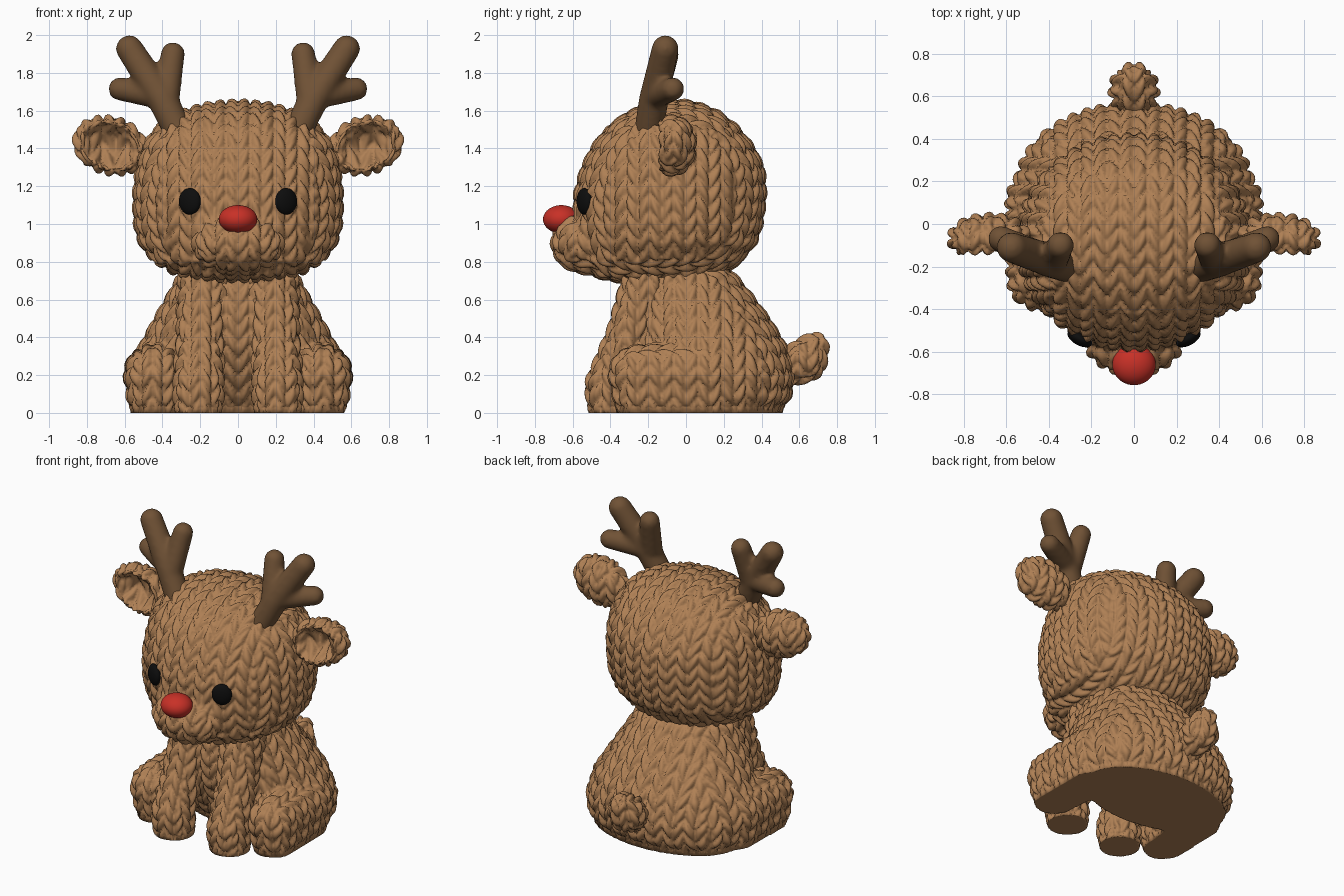
import bpy, bmesh, math
from mathutils import Matrix, Vector

if "Cube" in bpy.data.objects:
    bpy.data.objects.remove(bpy.data.objects["Cube"])


def material(name, rgb):
    m = bpy.data.materials.new(name)
    m.use_nodes = True
    m.diffuse_color = (*rgb, 1)
    bsdf = next(n for n in m.node_tree.nodes if n.type == 'BSDF_PRINCIPLED')
    bsdf.inputs["Base Color"].default_value = (*rgb, 1)
    return m


YARN = material("tan yarn", (0.43, 0.216, 0.09))
ANTLER = material("dark brown", (0.162, 0.084, 0.036))
RED = material("nose red", (0.578, 0.03, 0.02))
BLACK = material("eye black", (0.004, 0.004, 0.004))


# Shape helpers
def ball(bm, centre, radii):
    mat = Matrix.Translation(centre) @ Matrix.Diagonal((*radii, 1))
    return bmesh.ops.create_icosphere(bm, subdivisions=4, radius=1, matrix=mat)["verts"]


def limb(bm, side, *joints):
    """Rounded, tapering tube through (x, y, z, radius) joints."""
    for a, b in zip(joints, joints[1:]):
        for i in range(13):
            x, y, z, r = Vector(a).lerp(Vector(b), i / 12)
            mat = Matrix.Translation((side * x, y, z))
            bmesh.ops.create_icosphere(bm, subdivisions=3, radius=r, matrix=mat)


def loft(bm, rings, sides=48):
    """Closed skin over elliptical rings of (z, half width, front y, back y)."""
    loops = []
    for z, w, front, back in rings:
        mid, depth = (front + back) / 2, (back - front) / 2
        angles = [math.tau * i / sides for i in range(sides)]
        loops.append([bm.verts.new((w * math.cos(a), mid + depth * math.sin(a), z))
                      for a in angles])
    for low, high in zip(loops, loops[1:]):
        for i in range(sides):
            j = (i + 1) % sides
            bm.faces.new((low[i], low[j], high[j], high[i]))
    bm.faces.new(loops[0][::-1])
    bm.faces.new(loops[-1])


def finish(name, bm, mat, voxel=0, smooth=14):
    """Turn the shapes into one object, fusing them when a voxel size is given."""
    mesh = bpy.data.meshes.new(name)
    bm.to_mesh(mesh)
    bm.free()
    obj = bpy.data.objects.new(name, mesh)
    bpy.context.collection.objects.link(obj)
    if voxel:
        fuse = obj.modifiers.new("fuse", 'REMESH')
        fuse.mode = 'VOXEL'
        fuse.voxel_size = voxel
        soften = obj.modifiers.new("soften", 'SMOOTH')
        soften.factor = 0.5
        soften.iterations = smooth
        bpy.context.view_layer.update()
        graph = bpy.context.evaluated_depsgraph_get()
        obj.data = bpy.data.meshes.new_from_object(obj.evaluated_get(graph))
        obj.modifiers.clear()
        obj.data.name = name
    obj.data.materials.clear()
    obj.data.materials.append(mat)
    obj.data.shade_smooth()
    return obj


# Knitted surface
WIDE, TALL, SLOPE, DEEP = 0.13, 0.09, 1.4, 0.036


def stitch(u, v):
    """Height of a V-shaped stitch, from 0 in the gaps to 1 on the strand."""
    d = abs(u - WIDE * round(u / WIDE))
    q = 4 * d / WIDE - 1
    t = 2 * (((v - SLOPE * d) / TALL) % 1) - 1
    return math.sqrt(max(0, 1 - q * q) * max(0, 1 - t * t))


def knit(name, bm):
    obj = finish(name, bm, YARN, 0.012)
    moved = []
    for vert in obj.data.vertices:
        p, n = vert.co, vert.normal
        if p.z < 0.02 and n.z < -0.5:
            moved.append(Vector((p.x, p.y, 0)))
            continue
        wx, wy, wz = (abs(c) ** 10 for c in n)
        h = wx * stitch(p.y, p.z) + wy * stitch(p.x, p.z) + wz * stitch(p.x, p.y)
        h /= wx + wy + wz
        q = p + n * DEEP * (h - 0.85)
        q.z = max(0, q.z)
        moved.append(q)
    for vert, q in zip(obj.data.vertices, moved):
        vert.co = q
    obj.data.update()


# Head with muzzle
bm = bmesh.new()
loft(bm, [(0.69, 0.2, -0.38, 0.1), (0.72, 0.33, -0.5, 0.2), (0.8, 0.46, -0.56, 0.3),
          (0.9, 0.53, -0.58, 0.38), (1.0, 0.555, -0.595, 0.41), (1.15, 0.56, -0.6, 0.43),
          (1.3, 0.545, -0.56, 0.42), (1.42, 0.51, -0.5, 0.36), (1.52, 0.44, -0.42, 0.28),
          (1.6, 0.33, -0.31, 0.18), (1.645, 0.18, -0.18, 0.07), (1.66, 0.06, -0.1, 0)])
ball(bm, (0, -0.52, 0.9), (0.25, 0.2, 0.17))
knit("head", bm)

# Body with hind legs
bm = bmesh.new()
loft(bm, [(0, 0.5, -0.1, 0.5), (0.08, 0.55, -0.17, 0.56), (0.2, 0.57, -0.25, 0.58),
          (0.35, 0.53, -0.32, 0.54), (0.5, 0.45, -0.34, 0.45), (0.62, 0.38, -0.33, 0.36),
          (0.72, 0.33, -0.3, 0.28), (0.8, 0.25, -0.2, 0.2)])
for side in (1, -1):
    limb(bm, side, (0.43, 0.1, 0.2, 0.18), (0.44, -0.25, 0.2, 0.165))
    limb(bm, side, (0.43, 0.1, 0.1, 0.16), (0.44, -0.24, 0.1, 0.155))
for v in bm.verts:
    v.co.z = max(v.co.z, 0)
knit("body", bm)

# Tail
bm = bmesh.new()
limb(bm, 1, (0, 0.54, 0.22, 0.09), (0, 0.63, 0.28, 0.125), (0, 0.68, 0.35, 0.085))
knit("tail", bm)

# Nose
bm = bmesh.new()
ball(bm, (0, -0.66, 1.025), (0.102, 0.097, 0.075))
finish("nose", bm, RED)

for side, label in ((1, "left"), (-1, "right")):
    # Front leg
    bm = bmesh.new()
    limb(bm, side, (0.21, -0.39, 0.06, 0.14), (0.21, -0.4, 0.14, 0.14),
         (0.2, -0.3, 0.4, 0.13), (0.18, -0.2, 0.68, 0.15))
    for v in bm.verts:
        v.co.z = max(v.co.z, 0)
    knit(label + "_front_leg", bm)

    # Ear, hollowed at the front
    bm = bmesh.new()
    for v in ball(bm, (0, 0, 0), (1, 1, 1)):
        if v.co.y < 0:
            v.co.y += 1.25 * max(0, 1 - (v.co.x ** 2 + v.co.z ** 2) / 0.55)
    pose = (Matrix.Translation((side * 0.675, -0.07, 1.415))
            @ Matrix.Rotation(-side * 0.3, 4, 'Y') @ Matrix.Diagonal((0.21, 0.125, 0.16, 1)))
    bmesh.ops.transform(bm, matrix=pose, verts=bm.verts)
    knit(label + "_ear", bm)

    # Antler: stem and two tines
    bm = bmesh.new()
    limb(bm, side, (0.31, -0.2, 1.48, 0.077), (0.4, -0.17, 1.66, 0.08),
         (0.575, -0.11, 1.928, 0.072))
    limb(bm, side, (0.38, -0.17, 1.66, 0.072), (0.345, -0.1, 1.9, 0.064))
    limb(bm, side, (0.42, -0.16, 1.68, 0.072), (0.625, -0.07, 1.715, 0.062))
    finish(label + "_antler", bm, ANTLER, 0.015, 6)

    # Eye
    bm = bmesh.new()
    ball(bm, (0, 0, 0), (0.063, 0.032, 0.07))
    eye = finish(label + "_eye", bm, BLACK)
    eye.location = (side * 0.255, -0.538, 1.12)
    eye.rotation_euler.z = side * 0.5
